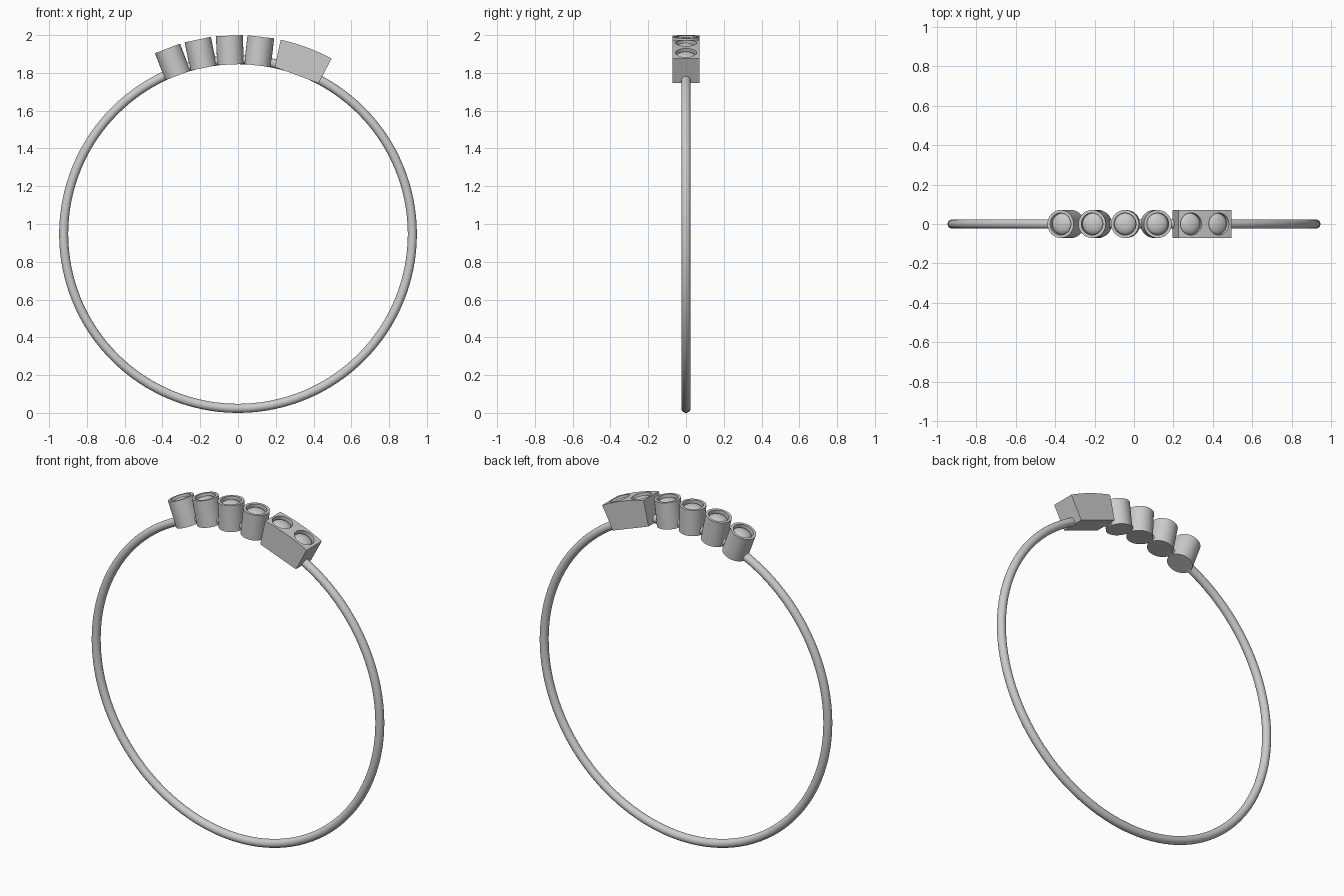
import bpy, bmesh, math
from mathutils import Matrix, Vector

if "Cube" in bpy.data.objects:
    bpy.data.objects.remove(bpy.data.objects["Cube"])

C = 0.947                  # height of the ring centre
TOP, BASE = 1.051, 0.898   # radial extent of the settings
RAD, HOLE, DEPTH = 0.071, 0.055, 0.03


def smooth(ob):
    bpy.ops.object.select_all(action='DESELECT')
    ob.select_set(True)
    bpy.context.view_layer.objects.active = ob
    bpy.ops.object.shade_smooth_by_angle(angle=math.radians(35))


def finish(bm, name, matrix):
    bmesh.ops.remove_doubles(bm, verts=bm.verts, dist=1e-5)
    bmesh.ops.recalc_face_normals(bm, faces=bm.faces)
    me = bpy.data.meshes.new(name)
    bm.to_mesh(me)
    bm.free()
    ob = bpy.data.objects.new(name, me)
    bpy.context.collection.objects.link(ob)
    ob.matrix_world = matrix
    return ob


def radial(deg):
    # local z points outward from the ring centre
    return Matrix.Translation((0, 0, C)) @ Matrix.Rotation(math.radians(deg), 4, 'Y')


def lathe(name, profile, matrix, steps=48):
    bm = bmesh.new()
    vs = [bm.verts.new((r, 0, z)) for r, z in profile]
    es = [bm.edges.new(p) for p in zip(vs, vs[1:])]
    bmesh.ops.spin(bm, geom=vs + es, cent=(0, 0, 0), axis=(0, 0, 1),
                   angle=math.tau, steps=steps, use_merge=False)
    return finish(bm, name, matrix)


def gem(deg, top, name):
    floor = top - DEPTH
    pts = [(HOLE * math.cos(t), floor + (DEPTH - 0.002) * math.sin(t))
           for t in [i * math.pi / 20 for i in range(11)]]
    pts[-1] = (0, pts[-1][1])
    smooth(lathe(name, [(0, floor - 0.003), (HOLE, floor - 0.003)] + pts, radial(deg)))


# Band
bpy.ops.mesh.primitive_torus_add(major_radius=0.923, minor_radius=0.024,
                                 major_segments=128, minor_segments=20,
                                 location=(0, 0, C), rotation=(math.pi / 2, 0, 0))
band = bpy.context.object
band.name = "band"
smooth(band)

# Four round cups, each with a domed stone
for i, deg in enumerate((-20.8, -11.7, -2.5, 6.6)):
    cup = lathe(f"round_setting_{i+1}",
                [(0, BASE), (RAD, BASE), (RAD, TOP), (HOLE + 0.001, TOP),
                 (HOLE + 0.001, TOP - DEPTH), (0, TOP - DEPTH)], radial(deg))
    smooth(cup)
    gem(deg, TOP, f"round_stone_{i+1}")

# Block setting: arched top, flat base, two round pockets
A0, A1, OUT, INN, N = 12.4, 28.1, 1.053, 0.905, 12


def polar(deg, r):
    a = math.radians(deg)
    return Vector((r * math.sin(a), -RAD, r * math.cos(a)))


bm = bmesh.new()
outline = [polar(A0 + (A1 - A0) * i / N, OUT) for i in range(N + 1)]
outline += [polar(A1, INN), polar(A0, INN)]
face = bm.faces.new([bm.verts.new(p) for p in outline])
ext = bmesh.ops.extrude_face_region(bm, geom=[face])
bmesh.ops.translate(bm, vec=(0, 2 * RAD, 0),
                    verts=[v for v in ext['geom'] if isinstance(v, bmesh.types.BMVert)])
block = finish(bm, "block_setting", radial(0))

for i, deg in enumerate((16.0, 24.2)):
    lo, hi = OUT - DEPTH, OUT + 0.05
    cutter = lathe(f"pocket_cutter_{i+1}",
                   [(0, lo), (HOLE + 0.001, lo), (HOLE + 0.001, hi), (0, hi)], radial(deg))
    cutter.hide_render = True
    cutter.hide_set(True)
    mod = block.modifiers.new("pocket", 'BOOLEAN')
    mod.object = cutter
    mod.operation = 'DIFFERENCE'
    mod.solver = 'EXACT'
    gem(deg, OUT - 0.001, f"block_stone_{i+1}")
smooth(block)
